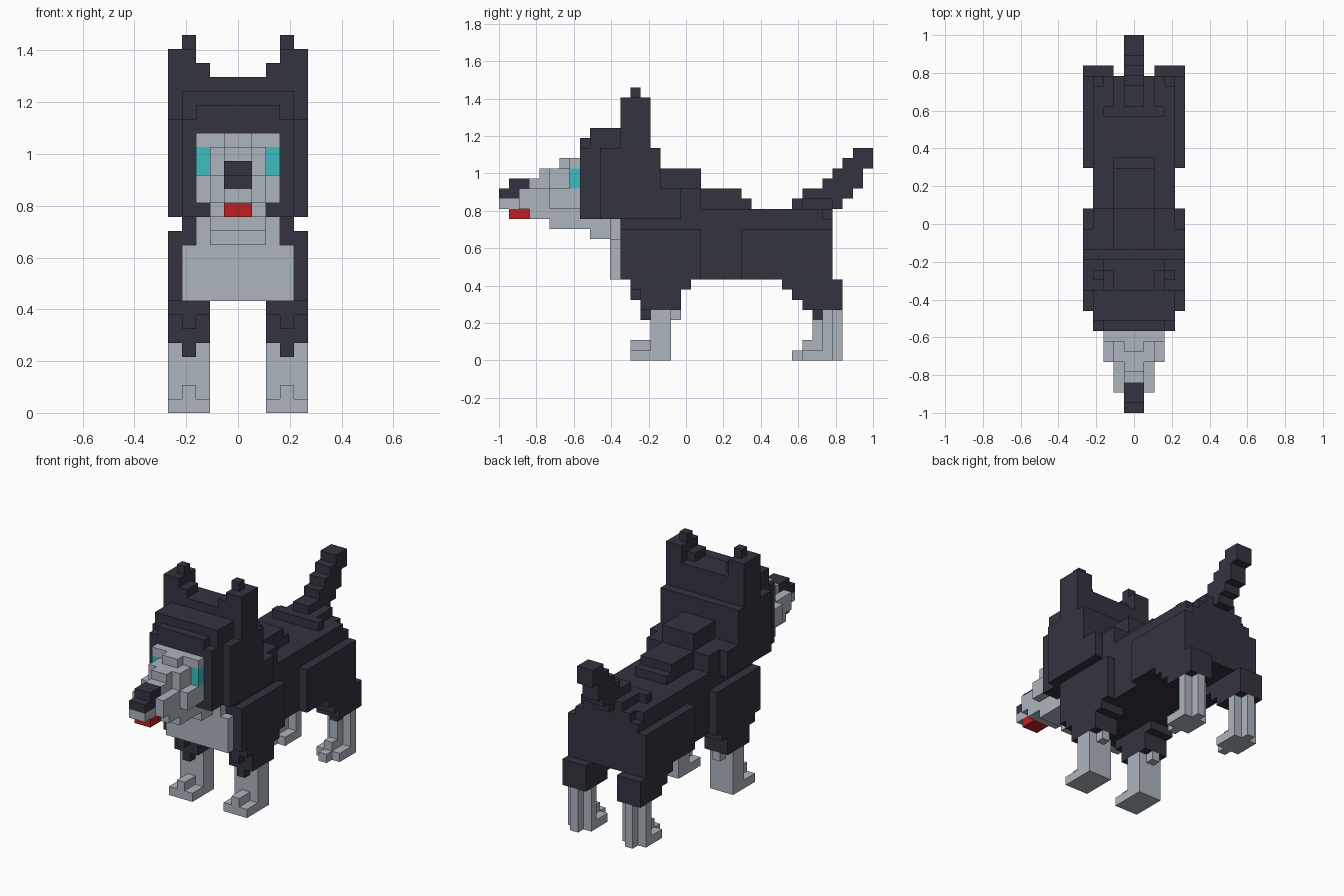
import bpy, bmesh

if "Cube" in bpy.data.objects:
    bpy.data.objects.remove(bpy.data.objects["Cube"])

U = 2 / 37  # size of one block


def material(name, rgb):
    m = bpy.data.materials.new(name)
    m.use_nodes = True
    m.diffuse_color = (*rgb, 1)
    bsdf = m.node_tree.nodes["Principled BSDF"]
    bsdf.inputs["Base Color"].default_value = (*rgb, 1)
    bsdf.inputs["Roughness"].default_value = 0.9
    return m


DARK = material("charcoal fur", (0.034, 0.033, 0.052))
GREY = material("pale grey fur", (0.42, 0.46, 0.52))
TEAL = material("teal eye", (0.045, 0.52, 0.53))
RED = material("red tongue", (0.52, 0.014, 0.017))

cells = {}  # block position -> (part, material)


def box(part, mat, x, y, z):
    """Fill a block range on the +x side and mirror it to -x."""
    for i in range(*x):
        for j in range(*y):
            for k in range(*z):
                cells[i, j, k] = cells[-1 - i, j, k] = (part, mat)


def mid(part, mat, half, y, z):
    box(part, mat, (0, half), y, z)


# Torso with shoulder and hip panels
mid("torso", DARK, 4, (12, 32), (8, 15))
mid("torso", DARK, 4, (32, 33), (8, 14))
mid("torso", DARK, 3, (32, 33), (14, 15))
box("shoulder_panels", DARK, (4, 5), (12, 20), (8, 13))
box("hip_panels", DARK, (4, 5), (24, 33), (8, 13))

# Stepped mane along the back
mid("mane", DARK, 5, (16, 18), (14, 17))
mid("mane", DARK, 4, (18, 20), (15, 17))
mid("mane", DARK, 2, (16, 20), (17, 19))
mid("mane", DARK, 2, (20, 24), (15, 17))
mid("mane", DARK, 2, (24, 25), (15, 16))

# Chest bib
mid("chest", GREY, 4, (11, 12), (8, 12))
mid("chest", GREY, 3, (11, 12), (12, 14))

# Head, brow and crown
mid("head", DARK, 5, (10, 16), (14, 21))
mid("head", DARK, 4, (8, 10), (14, 21))
mid("head", DARK, 3, (8, 9), (21, 22))
mid("head", DARK, 4, (9, 12), (21, 23))
mid("head", DARK, 5, (12, 15), (21, 24))

# Ears
box("ears", DARK, (2, 3), (12, 14), (24, 25))
box("ears", DARK, (3, 5), (12, 15), (24, 26))
box("ears", DARK, (3, 4), (13, 14), (26, 27))

# Face, muzzle and jaw
mid("face", GREY, 3, (7, 8), (15, 20))
mid("face", GREY, 1, (6, 7), (15, 20))
mid("face", GREY, 2, (5, 7), (15, 19))
mid("face", GREY, 3, (5, 7), (15, 17))
mid("muzzle", GREY, 1, (0, 3), (15, 16))
mid("muzzle", GREY, 2, (2, 5), (15, 17))
mid("muzzle", GREY, 1, (3, 4), (17, 18))
mid("muzzle", GREY, 1, (4, 5), (17, 19))
mid("jaw", GREY, 2, (3, 8), (14, 15))
mid("jaw", GREY, 2, (5, 11), (13, 14))
mid("jaw", GREY, 2, (8, 9), (14, 15))
mid("jaw", GREY, 2, (9, 11), (12, 13))
mid("nose", DARK, 1, (0, 2), (16, 17))
mid("nose", DARK, 1, (1, 3), (17, 18))
mid("nose", DARK, 1, (2, 3), (17, 18))
mid("tongue", RED, 1, (1, 3), (14, 15))
box("eyes", TEAL, (2, 3), (7, 8), (17, 19))

# Front legs
box("front_legs", DARK, (2, 5), (13, 19), (7, 8))
box("front_legs", DARK, (3, 4), (13, 18), (6, 7))
box("front_legs", DARK, (2, 5), (14, 18), (5, 7))
box("front_legs", GREY, (2, 5), (15, 17), (0, 5))
box("front_legs", GREY, (3, 4), (17, 18), (4, 5))
box("front_legs", DARK, (3, 4), (14, 15), (4, 5))
box("front_legs", GREY, (2, 5), (13, 15), (0, 1))
box("front_legs", GREY, (3, 4), (13, 15), (1, 2))

# Hind legs
box("hind_legs", DARK, (2, 5), (28, 34), (7, 8))
box("hind_legs", DARK, (2, 5), (29, 34), (6, 7))
box("hind_legs", DARK, (2, 5), (30, 34), (5, 6))
box("hind_legs", GREY, (2, 5), (32, 33), (0, 5))
box("hind_legs", GREY, (3, 4), (31, 34), (0, 5))
box("hind_legs", DARK, (3, 4), (31, 32), (4, 5))
box("hind_legs", GREY, (2, 5), (30, 32), (0, 1))
box("hind_legs", GREY, (3, 4), (29, 30), (0, 1))
box("hind_legs", GREY, (3, 4), (30, 31), (1, 2))

# Tail rising in steps from a wide base
mid("tail", DARK, 3, (29, 30), (15, 16))
mid("tail", DARK, 2, (30, 33), (15, 16))
for y, z in (((30, 32), (15, 17)), ((32, 33), (15, 18)), ((33, 34), (15, 19)),
             ((34, 35), (16, 20)), ((35, 36), (17, 21)), ((36, 37), (19, 21))):
    mid("tail", DARK, 1, y, z)


def build(part):
    """Skin the visible sides of a part's blocks and merge flat faces."""
    mine = {c: v[1] for c, v in cells.items() if v[0] == part}
    mats = list(dict.fromkeys(mine.values()))
    bm = bmesh.new()
    verts = {}

    def vert(p):
        if p not in verts:
            verts[p] = bm.verts.new((p[0] * U, p[1] * U - 1, p[2] * U))
        return verts[p]

    for c, mat in mine.items():
        for axis in range(3):
            for side in (0, 1):
                n = list(c)
                n[axis] += 2 * side - 1
                if tuple(n) in cells:
                    continue
                ring = []
                for a, b in ((0, 0), (1, 0), (1, 1), (0, 1)):
                    p = list(c)
                    p[axis] += side
                    p[(axis + 1) % 3] += a
                    p[(axis + 2) % 3] += b
                    ring.append(vert(tuple(p)))
                f = bm.faces.new(ring if side else ring[::-1])
                f.material_index = mats.index(mat)
    bmesh.ops.dissolve_limit(bm, angle_limit=0.01, verts=bm.verts[:],
                             edges=bm.edges[:], delimit={'MATERIAL'})
    mesh = bpy.data.meshes.new(part)
    bm.to_mesh(mesh)
    bm.free()
    for m in mats:
        mesh.materials.append(m)
    bpy.context.collection.objects.link(bpy.data.objects.new(part, mesh))


for name in dict.fromkeys(v[0] for v in cells.values()):
    build(name)
